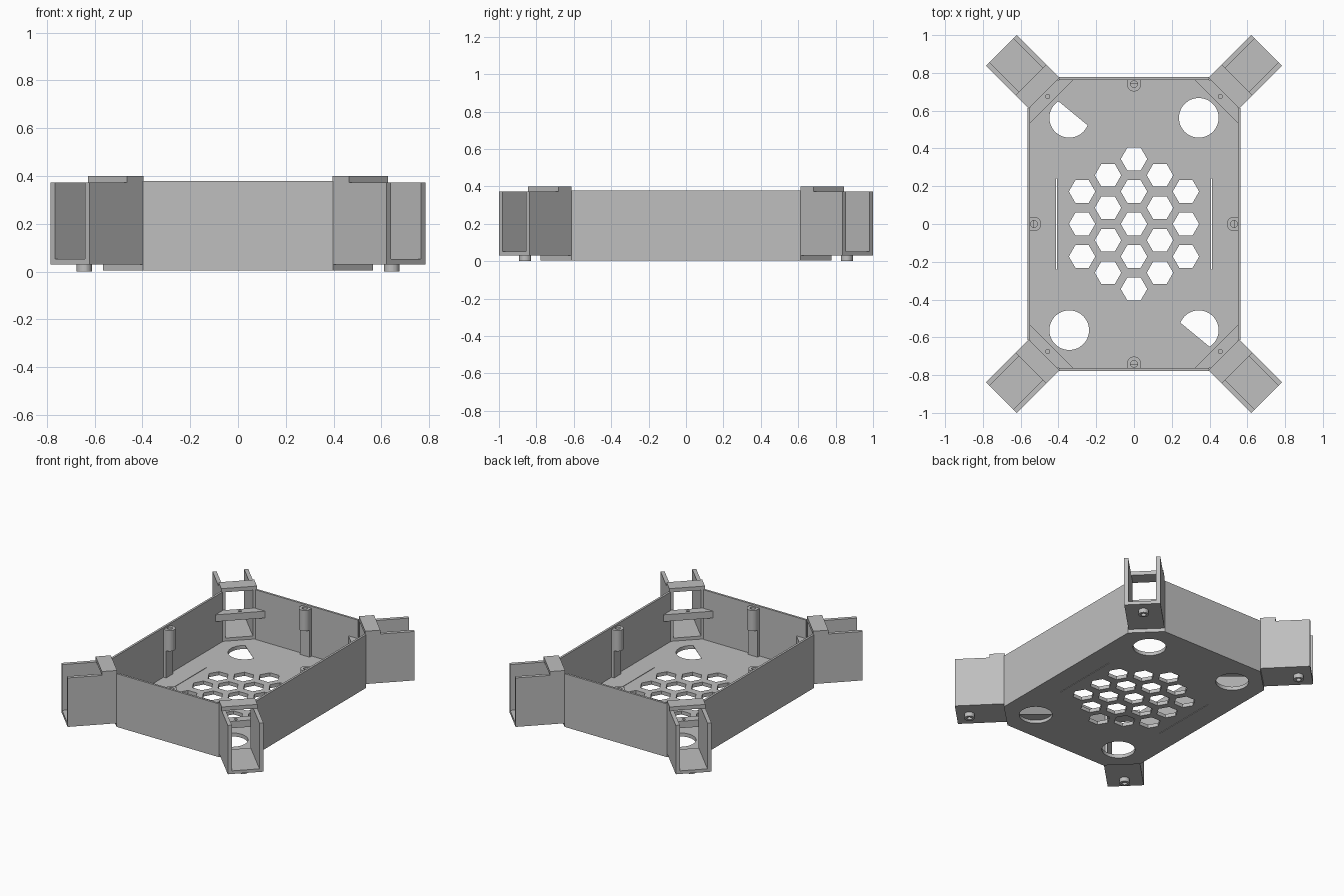
import bpy, bmesh
from math import sin, cos, radians, sqrt

cube = bpy.data.objects.get("Cube")
if cube:
    bpy.data.objects.remove(cube, do_unlink=True)

grey = bpy.data.materials.new("plain_grey")
grey.use_nodes = True
COLOR = (0.52, 0.52, 0.52, 1)
grey.diffuse_color = COLOR
grey.node_tree.nodes["Principled BSDF"].inputs["Base Color"].default_value = COLOR


def arc(cx, cy, r, n=32, start=0, sweep=360):
    """Points on an arc; a full circle leaves out the repeated end."""
    steps = n if sweep == 360 else n - 1
    angles = [radians(start + sweep * i / steps) for i in range(n)]
    return [(cx + r * cos(a), cy + r * sin(a)) for a in angles]


def rect(x0, x1, y0, y1):
    return [(x0, y0), (x1, y0), (x1, y1), (x0, y1)]


def prism(name, outline, z0, z1, holes=()):
    """Extrude an outline with optional holes between two heights."""
    curve = bpy.data.curves.new(name, 'CURVE')
    curve.dimensions = '2D'
    curve.fill_mode = 'BOTH'
    curve.extrude = (z1 - z0) / 2
    for pts in [outline, *holes]:
        spline = curve.splines.new('POLY')
        spline.points.add(len(pts) - 1)
        for p, (x, y) in zip(spline.points, pts):
            p.co = (x, y, 0, 1)
        spline.use_cyclic_u = True
    temp = bpy.data.objects.new(name + "_outline", curve)
    bpy.context.collection.objects.link(temp)
    graph = bpy.context.evaluated_depsgraph_get()
    mesh = bpy.data.meshes.new_from_object(temp.evaluated_get(graph))
    bpy.data.objects.remove(temp, do_unlink=True)
    bpy.data.curves.remove(curve)
    bm = bmesh.new()
    bm.from_mesh(mesh)
    bmesh.ops.remove_doubles(bm, verts=bm.verts, dist=0.00005)
    bmesh.ops.recalc_face_normals(bm, faces=bm.faces)
    bmesh.ops.translate(bm, verts=bm.verts, vec=(0, 0, (z0 + z1) / 2))
    for f in bm.faces:
        f.smooth = False
        f.material_index = 0
    bm.to_mesh(mesh)
    bm.free()
    mesh.name = name
    mesh.materials.clear()
    mesh.materials.append(grey)
    obj = bpy.data.objects.new(name, mesh)
    bpy.context.collection.objects.link(obj)
    return obj


# Main dimensions
HX, HY = 0.565, 0.777        # half size of the tray
CX, CY = 0.397, 0.613        # where the cut corners start
WALL = 0.015
FLOOR, TOP = 0.03, 0.378
BASE = 0.005

# Floor plate with honeycomb vents, corner holes and two slits
holes = []
pitch = 0.172
for col in range(-2, 3):
    count = 5 - abs(col)
    for row in range(count):
        holes.append(arc(col * 0.1375, (row - (count - 1) / 2) * pitch, 0.07, 6))
for sx in (-1, 1):
    holes.append(rect(sx * 0.41 - 0.002, sx * 0.41 + 0.002, -0.24, 0.24))
    for sy in (-1, 1):
        holes.append(arc(sx * 0.343, sy * 0.562, 0.105, 48))
octagon = [(CX, -HY), (HX, -CY), (HX, CY), (CX, HY),
           (-CX, HY), (-HX, CY), (-HX, -CY), (-CX, -HY)]
prism("floor_plate", octagon, BASE, FLOOR, holes)

# Thin webs that partly cover two opposite corner holes
for s, label in ((1, "back"), (-1, "front")):
    web = arc(-0.343, 0.562, 0.105, 24, -22, 145)
    prism(label + "_hole_web", [(s * x, s * y) for x, y in web], FLOOR - 0.003, FLOOR)

# Tray walls
for s, side, end in ((1, "left", "back"), (-1, "right", "front")):
    xs = sorted((s * HX, s * (HX - WALL)))
    ys = sorted((s * HY, s * (HY - WALL)))
    prism(side + "_wall", rect(*xs, -CY, CY), FLOOR, TOP)
    prism(end + "_wall", rect(-CX, CX, *ys), FLOOR, TOP)

# Screw posts in the middle of each wall: drilled head over a shallow strip
R = 0.038
for name, wall, center, turn in (("back", HY, 0.74, 0), ("right", HX, 0.53, 1),
                                 ("front", HY, 0.74, 2), ("left", HX, 0.53, 3)):
    def spin(pts):
        for _ in range(turn):
            pts = [(-y, x) for x, y in pts]
        return pts
    inner = wall - WALL + 0.002
    head = arc(0, center, R, 24, 180, 180) + [(R, inner), (-R, inner)]
    prism(name + "_screw_head", spin(head), 0.22, 0.365,
          [spin(arc(0, center, 0.018, 20))])
    prism(name + "_screw_strip", spin(rect(-R, R, center, inner)), FLOOR, 0.22)

# Corner arms: open channels pointing out along the diagonals
MID, HALF, SIDE = 0.153, 0.115, 0.026
INNER, CAP, OUTER = 0.827, 0.925, 1.146

for sx, side in ((1, "left"), (-1, "right")):
    for sy, end in ((1, "back"), (-1, "front")):
        name = end + "_" + side

        def place(pts):
            return [(sx * x, sy * y) for x, y in pts]

        def diagonal(s0, s1, t0, t1):
            return place([((s - t) / sqrt(2), (s + t) / sqrt(2))
                          for s, t in rect(s0, s1, MID + t0, MID + t1)])

        prism(name + "_arm_floor", diagonal(INNER, OUTER, -HALF, HALF), FLOOR, 0.052)
        for k, label in ((-1, "outer"), (1, "inner")):
            t0, t1 = sorted((k * HALF, k * (HALF - SIDE)))
            prism(f"{name}_arm_{label}_side", diagonal(INNER, OUTER, t0, t1), 0.052, 0.373)
        prism(name + "_arm_cap", diagonal(INNER, CAP, -HALF, HALF), 0.373, 0.40)

        # Drilled shelf across the open corner
        shelf = [(0.323, HY - WALL), (HX - WALL, 0.535),
                 (HX - WALL, 0.62), (CX + 0.01, HY - WALL)]
        prism(name + "_corner_shelf", place(shelf), 0.20, 0.248,
              [place(arc(0.457, 0.675, 0.011, 16))])

        # Foot with a screw hole
        prism(name + "_foot", place(arc(0.643, 0.86, 0.032)), 0, FLOOR,
              [place(arc(0.643, 0.86, 0.016, 20))])
